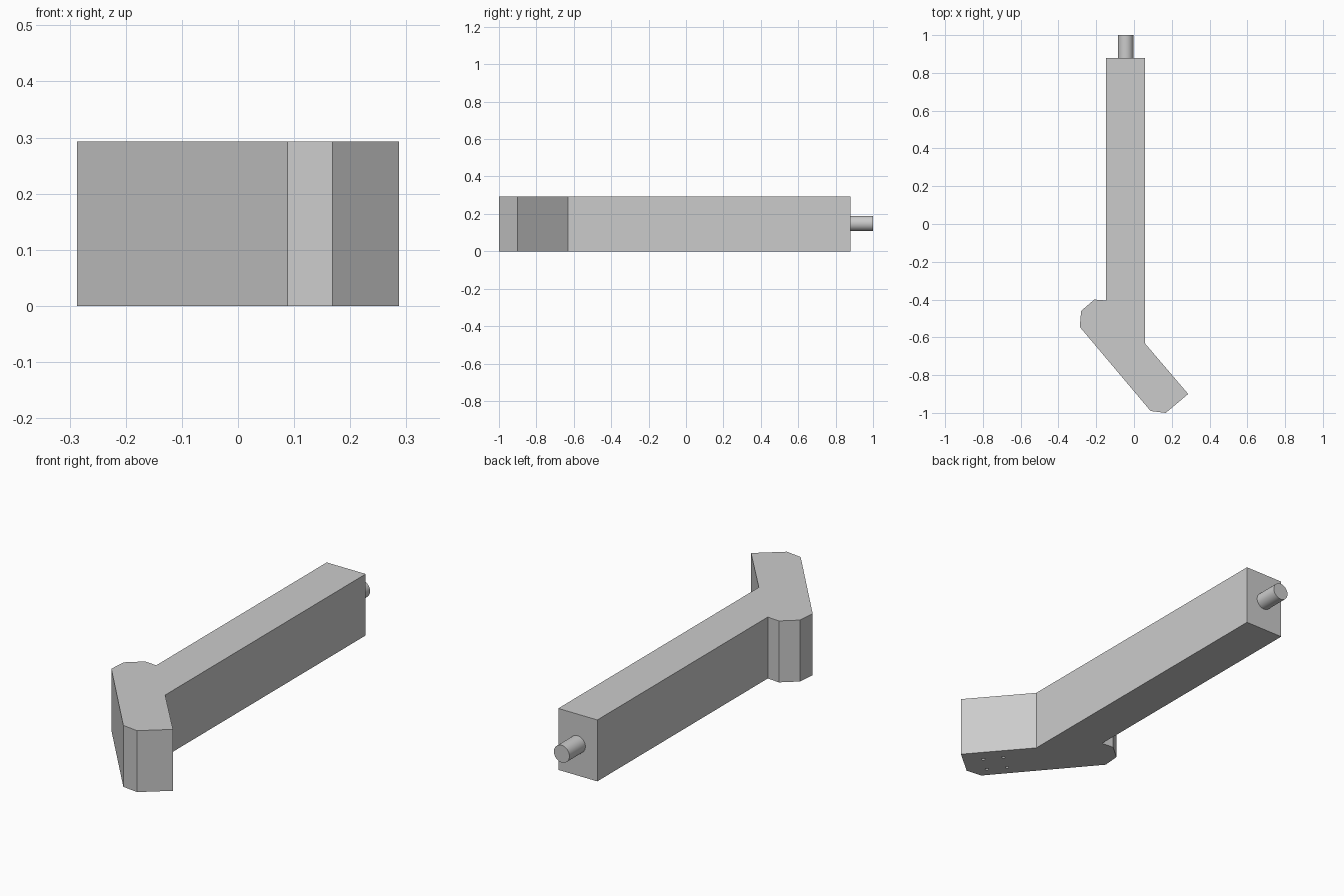
import bpy, bmesh, math
from mathutils import Vector, Matrix

default = bpy.data.objects.get("Cube")
if default:
    bpy.data.objects.remove(default, do_unlink=True)

HEIGHT = 0.293

grey = bpy.data.materials.new("plain_grey")
grey.use_nodes = True
colour = (0.6, 0.6, 0.6, 1)
grey.diffuse_color = colour
grey.node_tree.nodes["Principled BSDF"].inputs["Base Color"].default_value = colour


def make_object(name, bm):
    bmesh.ops.recalc_face_normals(bm, faces=bm.faces)
    mesh = bpy.data.meshes.new(name)
    bm.to_mesh(mesh)
    bm.free()
    mesh.materials.append(grey)
    obj = bpy.data.objects.new(name, mesh)
    bpy.context.collection.objects.link(obj)
    return obj


def add_cylinder(bm, centre, radius, depth, sides, rotation=Matrix()):
    bmesh.ops.create_cone(bm, cap_ends=True, segments=sides, radius1=radius,
                          radius2=radius, depth=depth,
                          matrix=Matrix.Translation(centre) @ rotation)


# Body: long bar with the angled foot, extruded from one outline
outline = [(-0.148, 0.88), (-0.148, -0.405), (-0.21, -0.4), (-0.28, -0.46),
           (-0.287, -0.545), (0.088, -0.99), (0.168, -1.0), (0.287, -0.9),
           (0.058, -0.632), (0.058, 0.88)]
bm = bmesh.new()
base = bm.faces.new([bm.verts.new((x, y, 0)) for x, y in outline])
top = bmesh.ops.extrude_face_region(bm, geom=[base])["geom"]
bmesh.ops.translate(bm, vec=(0, 0, HEIGHT),
                    verts=[v for v in top if isinstance(v, bmesh.types.BMVert)])
body = make_object("body", bm)

# Four small blind holes in the underside of the foot
along = Vector((0.64, -0.77, 0))
across = Vector((0.77, 0.64, 0))
bm = bmesh.new()
for i in (-1, 1):
    for j in (-1, 1):
        spot = Vector((0.112, -0.863, 0)) + 0.047 * (i * along + j * across)
        add_cylinder(bm, spot, 0.008, 0.1, 16)
cutter = make_object("hole_cutter", bm)
cutter.hide_render = True
cutter.hide_viewport = True
cut = body.modifiers.new("holes", "BOOLEAN")
cut.object = cutter
cut.operation = "DIFFERENCE"
cut.solver = "EXACT"

# Round shaft at the back end of the bar
bm = bmesh.new()
add_cylinder(bm, (-0.044, 0.935, 0.149), 0.041, 0.13, 48,
             Matrix.Rotation(math.pi / 2, 4, "X"))
shaft = make_object("shaft", bm)
bpy.ops.object.select_all(action="DESELECT")
shaft.select_set(True)
bpy.context.view_layer.objects.active = shaft
bpy.ops.object.shade_smooth_by_angle(angle=math.radians(30))
